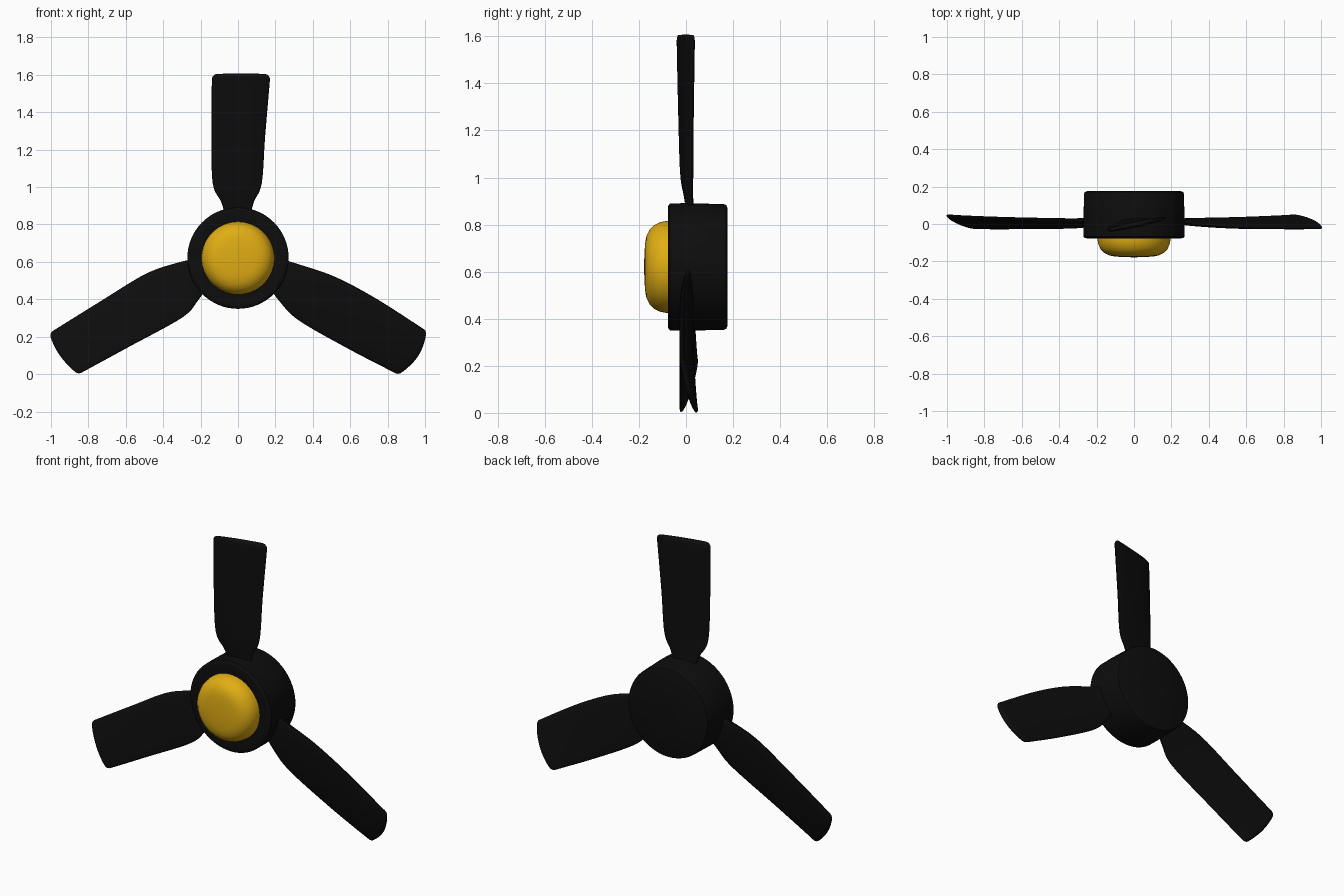
import bpy, bmesh
from math import sin, cos, pi, radians, copysign
from mathutils import Vector

HUB_Z = 0.62

cube = bpy.data.objects.get("Cube")
if cube:
    bpy.data.objects.remove(cube, do_unlink=True)


def make_material(name, colour):
    mat = bpy.data.materials.new(name)
    mat.use_nodes = True
    mat.diffuse_color = colour
    bsdf = next(n for n in mat.node_tree.nodes if n.type == 'BSDF_PRINCIPLED')
    bsdf.inputs["Base Color"].default_value = colour
    return mat


black = make_material("matte black", (0.004, 0.004, 0.004, 1))
yellow = make_material("golden yellow", (0.75, 0.42, 0.007, 1))


def loft(name, rings, material):
    """Skin a list of closed rings and close both ends."""
    bm = bmesh.new()
    loops = [[bm.verts.new(p) for p in ring] for ring in rings]
    count = len(loops[0])
    for near, far in zip(loops, loops[1:]):
        for i in range(count):
            j = (i + 1) % count
            bm.faces.new((near[i], near[j], far[j], far[i]))
    bm.faces.new(loops[0])
    bm.faces.new(loops[-1])
    bmesh.ops.recalc_face_normals(bm, faces=bm.faces)
    mesh = bpy.data.meshes.new(name)
    bm.to_mesh(mesh)
    bm.free()
    mesh.materials.append(material)
    obj = bpy.data.objects.new(name, mesh)
    bpy.context.collection.objects.link(obj)
    bpy.ops.object.select_all(action='DESELECT')
    obj.select_set(True)
    bpy.context.view_layer.objects.active = obj
    bpy.ops.object.shade_smooth_by_angle(angle=radians(40))
    return obj


def turned(name, profile, material, sides=64):
    """Revolve (radius, y) points around the hub axis."""
    turns = [2 * pi * i / sides for i in range(sides)]
    rings = [[(r * cos(a), y, HUB_Z + r * sin(a)) for a in turns] for r, y in profile]
    return loft(name, rings, material)


def spline(points, u):
    """Smooth curve through evenly weighted points, u from 0 to 1."""
    pts = [Vector(p) for p in points]
    last = len(pts) - 1
    i = min(int(u * last), last - 1)
    t = u * last - i
    a, b, c, d = (pts[max(0, min(last, i + k))] for k in (-1, 0, 1, 2))
    m, n = (c - a) / 2, (d - b) / 2
    return (b * (2 * t**3 - 3 * t**2 + 1) + m * (t**3 - 2 * t**2 + t)
            + c * (3 * t**2 - 2 * t**3) + n * (t**3 - t**2))


def blade(name, angle, trailing, leading, bulge, shift):
    """Edges are (distance from axis, sideways offset), root to tip."""
    along = Vector((sin(angle), 0, cos(angle)))
    across = Vector((cos(angle), 0, -sin(angle)))
    corner, steps, caps, sides = 0.03, 28, 6, 32
    stations = [(i / steps, 0) for i in range(steps + 1)]
    stations += [(1, pi / 2 * k / caps * 0.97) for k in range(1, caps + 1)]
    rings = []
    for u, a in stations:
        low, high = spline(trailing, u), spline(leading, u)
        inset = corner * (1 - cos(a))
        low, high = low + Vector((0, inset)), high - Vector((0, inset))
        # the pitch grows quickly at the root, then eases off to the tip
        y_low, y_high = spline([(0.022, 0.022), (0, 0.021), (-0.018, 0.024),
                                (-0.027, 0.027), (-0.034, 0.032)], u)
        ring = []
        for k in range(sides):
            q = 2 * pi * k / sides
            s = cos(q)
            w = (s + 1) / 2
            edge = low.lerp(high, w)
            reach = edge.x + corner * sin(a) + bulge * (1 - s * s) * u**6
            thick = 0.016 * cos(a) * copysign(abs(sin(q))**0.7, sin(q))
            y = y_low + (y_high - y_low) * w + thick + shift * u**3
            ring.append(Vector((0, y, HUB_Z)) + along * reach + across * edge.y)
        rings.append(ring)
    return loft(name, rings, black)


# Motor housing: drum with softly rounded rims
turned("hub", [(0.05, -0.07), (0.2, -0.071), (0.25, -0.077), (0.262, -0.075),
               (0.27, -0.067), (0.271, 0), (0.267, 0.16), (0.263, 0.171),
               (0.25, 0.176), (0.05, 0.176)], black)

# Domed centre cap
turned("centre_cap", [(0.195, -0.06), (0.195, -0.085), (0.19, -0.11), (0.178, -0.135),
                      (0.158, -0.155), (0.132, -0.168), (0.1, -0.174),
                      (0.05, -0.177), (0.01, -0.178)], yellow)

# Three blades with slightly different outlines
blade("top_blade", 0,
      [(0.2, -0.06), (0.3, -0.09), (0.4, -0.135), (0.65, -0.142), (0.955, -0.14)],
      [(0.2, 0.06), (0.3, 0.085), (0.4, 0.127), (0.65, 0.145), (0.955, 0.171)],
      0.002, 0)
blade("left_blade", radians(120),
      [(0.2, -0.11), (0.29, -0.132), (0.5, -0.173), (0.75, -0.182), (1.047, -0.168)],
      [(0.2, 0.04), (0.31, 0.09), (0.45, 0.126), (0.75, 0.125), (1.035, 0.112)],
      0.025, 0.013)
blade("right_blade", radians(240),
      [(0.2, -0.04), (0.3, -0.09), (0.42, -0.126), (0.75, -0.119), (1.03, -0.112)],
      [(0.2, 0.11), (0.29, 0.14), (0.47, 0.174), (0.75, 0.168), (1.05, 0.158)],
      0.015, 0.013)
